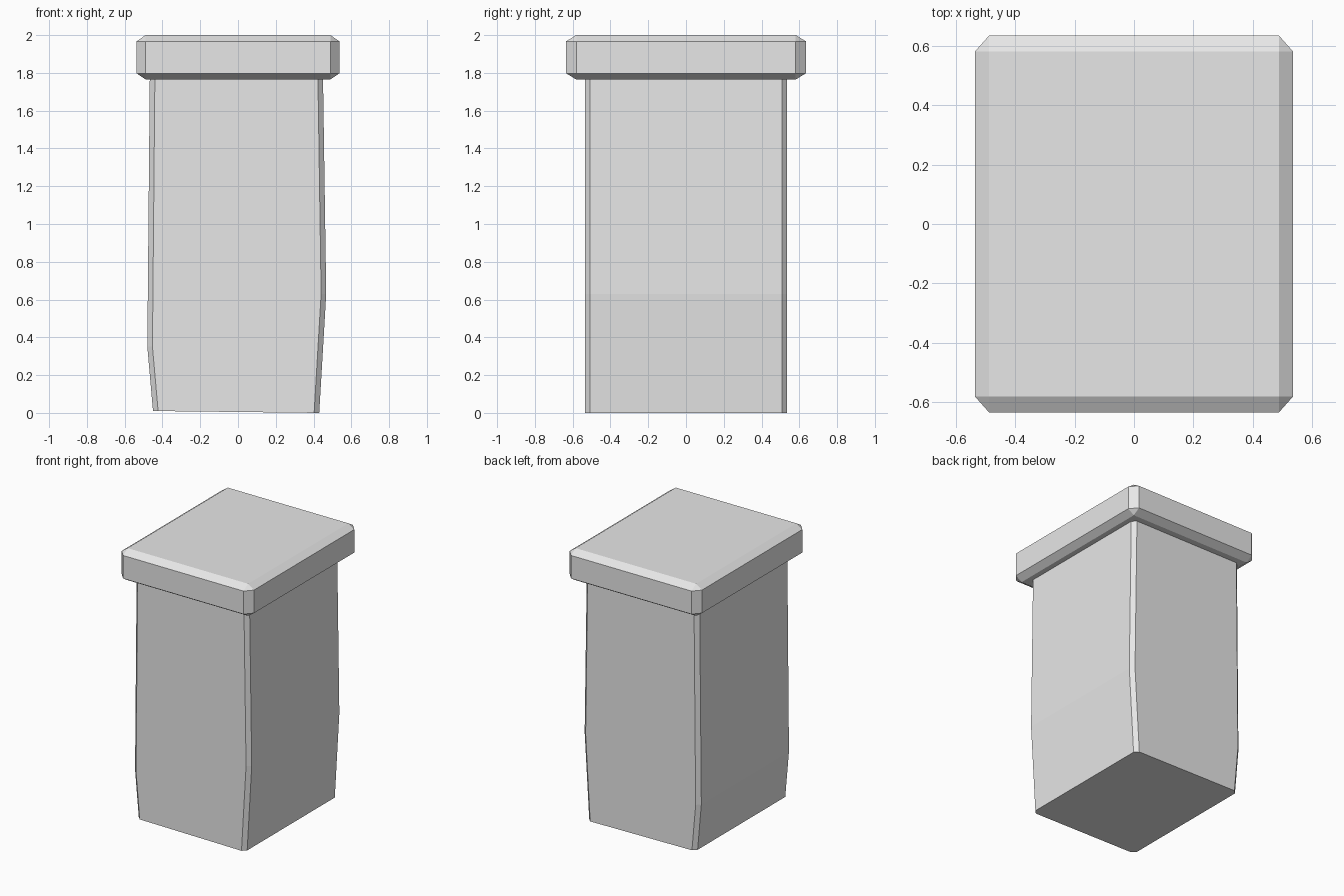
import bpy
import bmesh

if "Cube" in bpy.data.objects:
    bpy.data.objects.remove(bpy.data.objects["Cube"], do_unlink=True)

# Single plain grey
grey = bpy.data.materials.new("light_grey")
grey.use_nodes = True
colour = (0.8, 0.8, 0.8, 1)
grey.diffuse_color = colour
grey.node_tree.nodes["Principled BSDF"].inputs["Base Color"].default_value = colour


def add_object(name, bm):
    bmesh.ops.recalc_face_normals(bm, faces=bm.faces)
    mesh = bpy.data.meshes.new(name)
    bm.to_mesh(mesh)
    bm.free()
    mesh.materials.append(grey)
    obj = bpy.data.objects.new(name, mesh)
    bpy.context.collection.objects.link(obj)
    return obj


# Post: slightly bulging front outline, extruded in depth, side corners chamfered
outline = [(-0.45, 0.01), (0.43, 0), (0.467, 0.63),
           (0.45, 1.78), (-0.467, 1.78), (-0.48, 0.35)]
depth = 0.535
bm = bmesh.new()
front = bm.faces.new([bm.verts.new((x, -depth, z)) for x, z in outline])
extruded = bmesh.ops.extrude_face_region(bm, geom=[front], use_keep_orig=True)
back_verts = [v for v in extruded["geom"] if isinstance(v, bmesh.types.BMVert)]
bmesh.ops.translate(bm, vec=(0, 2 * depth, 0), verts=back_verts)
bmesh.ops.recalc_face_normals(bm, faces=bm.faces)


def is_corner(edge):
    a, b = (v.co for v in edge.verts)
    return abs(a.y - b.y) < 0.01 and abs(a.z - b.z) > 0.1


bmesh.ops.bevel(bm, geom=[e for e in bm.edges if is_corner(e)],
                offset=0.027, segments=1, affect='EDGES')
add_object("post", bm)

# Cap: box with chamfered edges, the chamfer differing along each axis
size = (1.074, 1.27, 0.235)
chamfer = (0.048, 0.054, 0.033)
bm = bmesh.new()
bmesh.ops.create_cube(bm, size=1)
bmesh.ops.scale(bm, vec=[s / c for s, c in zip(size, chamfer)], verts=bm.verts)
bmesh.ops.bevel(bm, geom=bm.edges[:], offset=1, segments=1, affect='EDGES')
bmesh.ops.scale(bm, vec=chamfer, verts=bm.verts)
bmesh.ops.translate(bm, vec=(0, 0, 2 - size[2] / 2), verts=bm.verts)
add_object("cap", bm)
